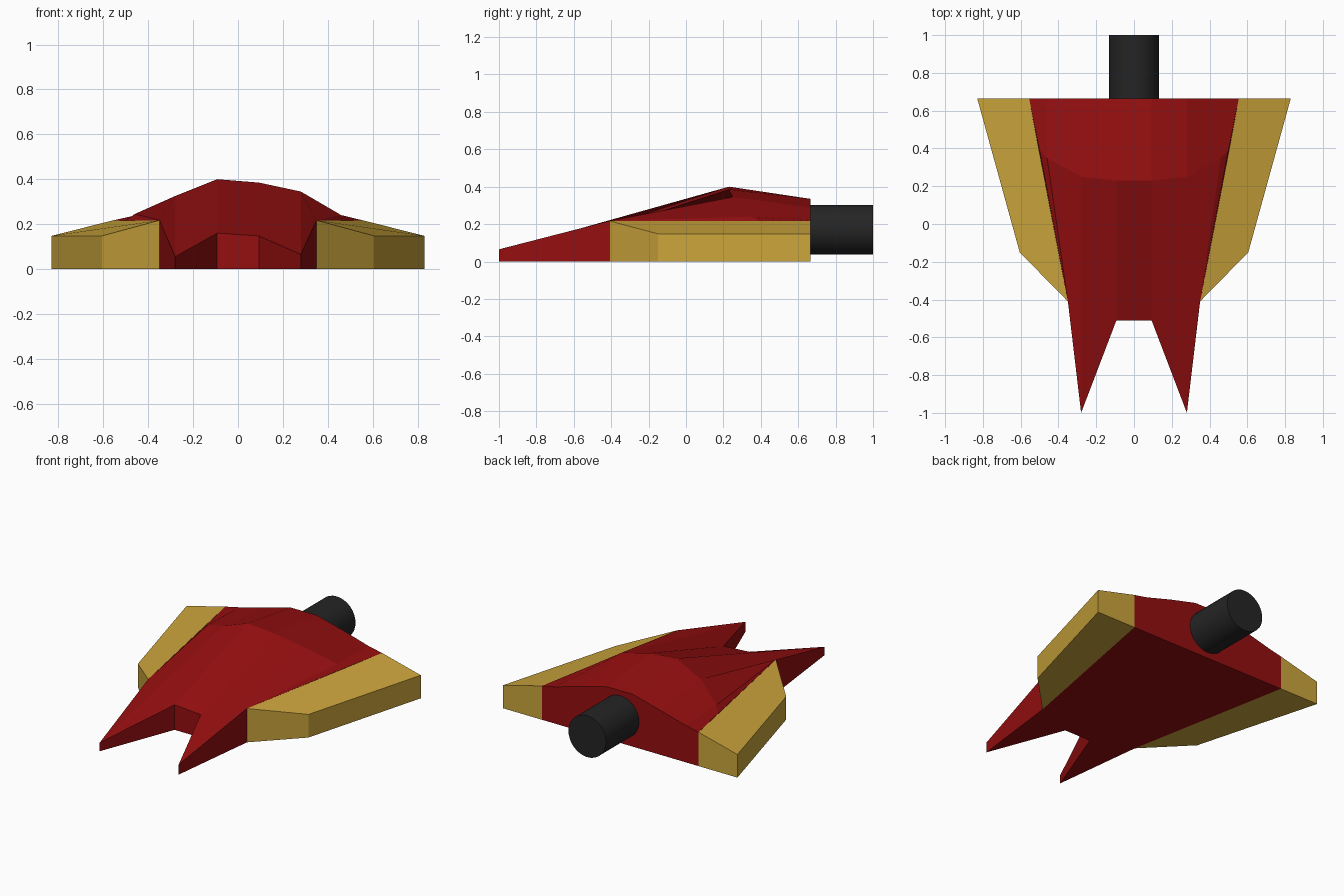
import bpy, bmesh, math

cube = bpy.data.objects.get("Cube")
if cube:
    bpy.data.objects.remove(cube, do_unlink=True)


def material(name, rgb):
    m = bpy.data.materials.new(name)
    m.use_nodes = True
    m.diffuse_color = (*rgb, 1)
    bsdf = next(n for n in m.node_tree.nodes if n.type == 'BSDF_PRINCIPLED')
    bsdf.inputs["Base Color"].default_value = (*rgb, 1)
    return m


red = material("deep red", (0.30, 0.0045, 0.005))
gold = material("gold", (0.60, 0.375, 0.045))
black = material("engine black", (0.018, 0.018, 0.018))


def finish(name, bm, mat):
    bmesh.ops.remove_doubles(bm, verts=bm.verts, dist=1e-4)
    bmesh.ops.recalc_face_normals(bm, faces=bm.faces)
    me = bpy.data.meshes.new(name)
    bm.to_mesh(me)
    bm.free()
    me.materials.append(mat)
    ob = bpy.data.objects.new(name, me)
    bpy.context.collection.objects.link(ob)
    return ob


# Hull: each lengthwise station has a front, a ridge and a back point
BACK = 0.665
EDGE = 0.217
stations = [
    ((-0.35, -0.41, EDGE), (-0.50, 0.39, EDGE), (-0.555, BACK, EDGE)),
    ((-0.35, -0.41, EDGE), (-0.46, 0.35, 0.245), (-0.46, BACK, 0.238)),
    ((-0.28, -1.00, 0.055), (-0.28, 0.25, 0.325), (-0.28, BACK, 0.285)),
    ((-0.093, -0.51, 0.16), (-0.093, 0.23, 0.40), (-0.093, BACK, 0.335)),
    ((0.093, -0.51, 0.147), (0.093, 0.23, 0.385), (0.093, BACK, 0.335)),
    ((0.28, -1.00, 0.065), (0.28, 0.25, 0.345), (0.28, BACK, 0.288)),
    ((0.35, -0.41, EDGE), (0.46, 0.35, 0.24), (0.46, BACK, 0.236)),
    ((0.35, -0.41, EDGE), (0.50, 0.39, EDGE), (0.555, BACK, EDGE)),
]


def ground(p):
    return (p[0], p[1], 0.0)


bm = bmesh.new()


def face(*points):
    unique = list(dict.fromkeys(points))
    if len(unique) > 2:
        bm.faces.new([bm.verts.new(p) for p in unique])


for (f0, r0, b0), (f1, r1, b1) in zip(stations, stations[1:]):
    face(f0, f1, r1, r0)                          # front slope
    face(r0, r1, b1, b0)                          # rear slope
    face(ground(f0), ground(f1), f1, f0)          # front wall
    face(b0, b1, ground(b1), ground(b0))          # rear wall
    face(ground(f0), ground(b0), ground(b1), ground(f1))  # underside
for f, r, b in (stations[0], stations[-1]):
    face(f, r, b, ground(b), ground(f))           # walls beside the wings
finish("hull", bm, red)

# Wings: prisms with a top that slopes outward
outline = [(0.35, -0.41, EDGE), (0.605, -0.15, 0.148),
           (0.83, BACK, 0.148), (0.555, BACK, EDGE)]
for side, name in ((1, "left_wing"), (-1, "right_wing")):
    bm = bmesh.new()
    top = [(side * x, y, z) for x, y, z in outline]
    face(*top)
    face(*[ground(p) for p in top])
    for a, b in zip(top, top[1:] + top[:1]):
        face(a, b, ground(b), ground(a))
    finish(name, bm, gold)

# Engine: cylinder running out of the rear wall
bpy.ops.mesh.primitive_cylinder_add(vertices=32, radius=0.133, depth=0.40,
                                    location=(0, 0.80, 0.17),
                                    rotation=(math.pi / 2, 0, 0))
engine = bpy.context.object
engine.name = "engine"
engine.data.materials.append(black)
bpy.ops.object.shade_smooth_by_angle(angle=math.radians(30))
